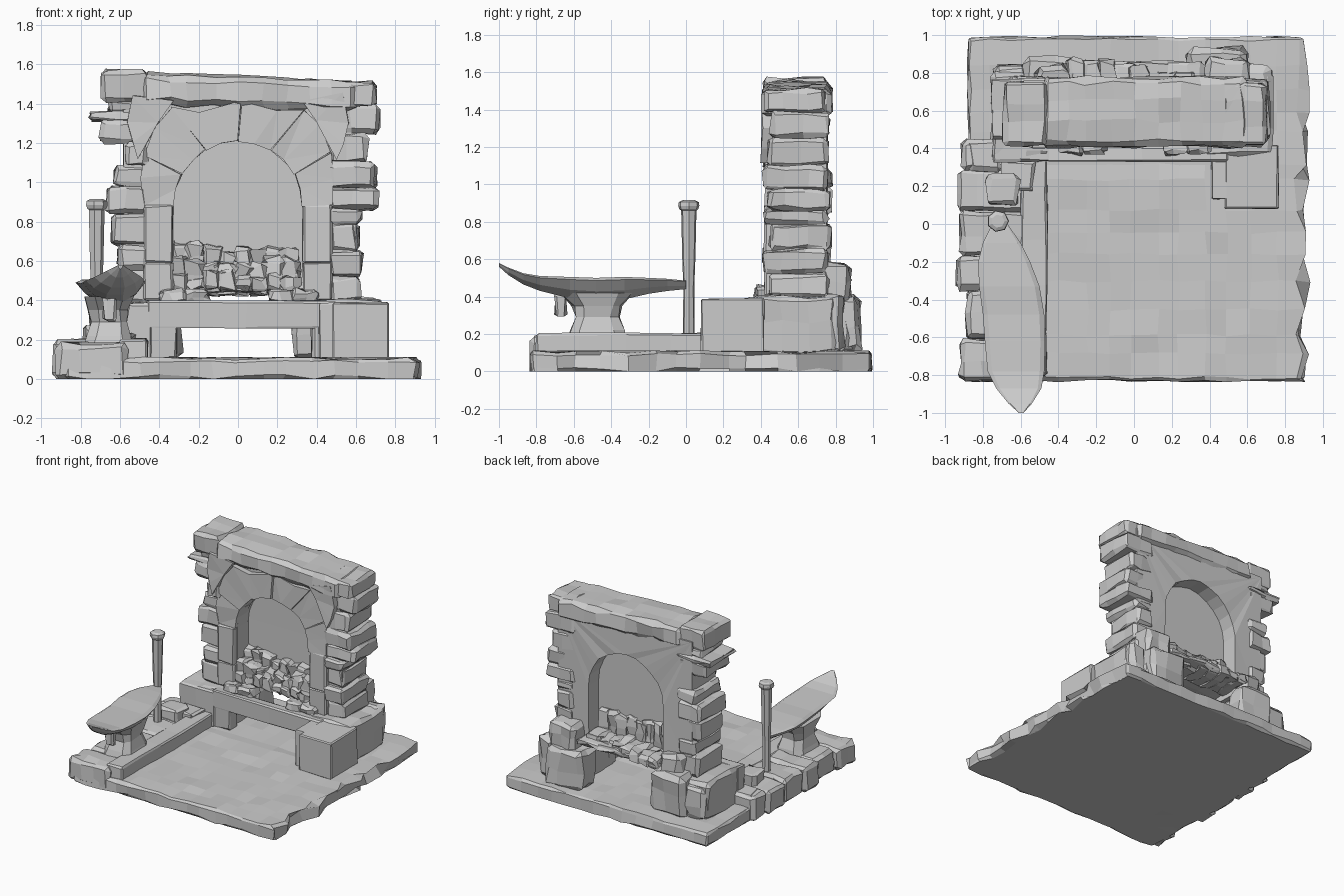
import bpy, bmesh, math, random
from mathutils import Vector

if "Cube" in bpy.data.objects:
    bpy.data.objects.remove(bpy.data.objects["Cube"])

random.seed(7)
R = random.uniform


def finish(name, bm):
    """Keep the mesh inside the model bounds and link it as a flat-shaded object."""
    for v in bm.verts:
        v.co.z = max(v.co.z, 0.0)
        v.co.y = min(max(v.co.y, -1.0), 1.0)
    bmesh.ops.recalc_face_normals(bm, faces=bm.faces)
    me = bpy.data.meshes.new(name)
    bm.to_mesh(me)
    bm.free()
    ob = bpy.data.objects.new(name, me)
    bpy.context.collection.objects.link(ob)
    return ob


def rough(bm, cell, jit):
    """Slice a mesh on a grid and push its points about, for a chiselled look."""
    for ax in range(3):
        lo = min(v.co[ax] for v in bm.verts)
        hi = max(v.co[ax] for v in bm.verts)
        n = int(round((hi - lo) / cell))
        for i in range(1, n):
            p, nrm = Vector(), Vector()
            p[ax] = lo + (hi - lo) * (i + R(-.2, .2)) / n
            nrm[ax] = 1
            bmesh.ops.bisect_plane(bm, geom=bm.verts[:] + bm.edges[:] + bm.faces[:],
                                   plane_co=p, plane_no=nrm)
    for v in bm.verts:
        v.co += Vector((R(-jit, jit), R(-jit, jit), R(-jit, jit)))


def stone(name, x0, x1, y0, y1, z0, z1, jit=.01, bev=.015, cell=.16, tilt=0):
    bm = bmesh.new()
    bmesh.ops.create_cube(bm, size=1)
    for v in bm.verts:
        v.co = Vector(((x0 + x1) / 2 + v.co.x * (x1 - x0),
                       (y0 + y1) / 2 + v.co.y * (y1 - y0),
                       (z0 + z1) / 2 + v.co.z * (z1 - z0)))
    bmesh.ops.bevel(bm, geom=bm.edges[:], offset=bev, segments=1, affect='EDGES')
    rough(bm, cell, jit)
    if tilt:
        for v in bm.verts:
            v.co.z += tilt * (v.co.x - x0)
    return finish(name, bm)


def extrude_xz(name, pts, y0, y1, jit=.008):
    """Closed front-view profile given depth; front and back rims are roughened."""
    bm = bmesh.new()
    f = bm.faces.new([bm.verts.new((x, y0, z)) for x, z in pts])
    ext = bmesh.ops.extrude_face_region(bm, geom=[f])
    for v in ext['geom']:
        if isinstance(v, bmesh.types.BMVert):
            v.co.y = y1
    for v in bm.verts:
        v.co += Vector((R(-jit, jit), R(-jit, jit), R(-jit, jit)))
    bmesh.ops.triangulate(bm, faces=[f for f in bm.faces if len(f.verts) > 4])
    return finish(name, bm)


def loft(name, rings):
    bm = bmesh.new()
    rs = [[bm.verts.new(p) for p in r] for r in rings]
    n = len(rs[0])
    for a, b in zip(rs, rs[1:]):
        for i in range(n):
            bm.faces.new((a[i], a[(i + 1) % n], b[(i + 1) % n], b[i]))
    bm.faces.new(rs[0])
    bm.faces.new(rs[-1])
    return finish(name, bm)


# Ground slab, left ledge and inner kerb
slab = stone("ground_slab", -.88, .89, -.83, .99, 0, .105, .008, .015, .13)
for v in slab.data.vertices:
    if v.co.x > .8 and v.co.y < .95:
        v.co.x += R(-.03, .04)
    v.co.z = 0 if v.co.z < .012 else v.co.z
y = -.83
for i, d in enumerate([.22, .26, .18, .24, .22, .16]):
    stone("ledge_stone", -.92 + R(-.02, .04), -.56, y, y + d, 0, .19 + R(-.01, .015), .01, .025, .14)
    y += d
stone("ledge_kerb", -.6, -.46, -.8, .35, .09, .205, .005, .01, .25)
for x0, y0, h in [(-.78, .1, .27), (-.7, .18, .24), (-.88, .28, .2)]:
    stone("corner_stone", x0, x0 + .17, y0, y0 + .16, .1, h, .012, .02, .12)

# Plinth under the wall, front beam and side block
stone("plinth_right", .38, .73, .36, .8, .09, .4, .012, .02, .15)
stone("plinth_left", -.75, -.34, .36, .8, .09, .39, .012, .02, .15)
stone("front_beam", -.46, .5, .33, .41, .26, .395, .004, .008, .4)
stone("beam_shelf", -.75, -.44, .33, .42, .1, .385, .006, .01, .2)
stone("beam_leg", -.45, -.31, .34, .44, .1, .28, .006, .01, .2)
stone("beam_leg", .38, .5, .34, .44, .1, .28, .006, .01, .2)
stone("side_block", .48, .765, .08, .42, .1, .39, .004, .008, .3)
stone("side_block_step", .41, .5, .13, .42, .1, .385, .004, .008, .3)

# Stones leaning on the back
for x0, x1, y1, z1 in [(-.58, -.29, .88, .42), (-.52, -.34, .84, .56), (.28, .6, .93, .4),
                       (.38, .6, .88, .58), (-.74, -.56, .84, .36), (.58, .72, .84, .42)]:
    stone("back_stone", x0, x1, .72, y1, .1, z1, .015, .03, .13)

# Main wall with arched opening
ARC = [(.33 * math.cos(a), .88 + .33 * math.sin(a))
       for a in [math.pi * i / 12 for i in range(13)]]
INNER = [(.33, .4)] + ARC + [(-.33, .4)]
extrude_xz("wall_body", INNER + [(-.58, .4), (-.58, 1.47), (.6, 1.45), (.6, .4)], .46, .755, .006)
stone("fire_back", -.36, .36, .6, .63, .48, 1.25, .002, .004, .5)

# Arch band standing proud, built from separate blocks
OUTER = [(.48, .88), (.48, 1.02), (.47, 1.15), (.41, 1.29), (.34, 1.37), (.2, 1.37), (.02, 1.41),
         (-.2, 1.36), (-.34, 1.38), (-.42, 1.27), (-.48, 1.14), (-.49, 1.02), (-.48, .88)]
for i in range(0, 12, 2):
    extrude_xz("arch_block", ARC[i:i + 3] + OUTER[i:i + 3][::-1], .425 + R(-.01, .01), .56, .006)
for s in (-1, 1):
    z = .4
    for h in (.2, .3):
        a, b = sorted((s * .33, s * .48))
        stone("arch_jamb", a, b, .42, .6, z, z + h - .005, .005, .01, .2)
        z += h - .01

# Side columns: (outer x, lower z, upper z) for each course
LEFT = [(.63, .39, .56), (.61, .56, .68), (.64, .68, .84), (.665, .84, .98), (.63, .98, 1.08),
        (.57, 1.08, 1.2), (.7, 1.2, 1.32), (.755, 1.315, 1.355), (.66, 1.35, 1.42), (.69, 1.41, 1.57)]
RIGHT = [(.62, .39, .52), (.63, .52, .65), (.61, .65, .79), (.625, .79, .87), (.71, .86, .97),
         (.7, .97, 1.1), (.66, 1.1, 1.25), (.715, 1.25, 1.39), (.7, 1.38, 1.51)]
for s, rows in ((-1, LEFT), (1, RIGHT)):
    for x, z0, z1 in rows:
        a, b = sorted((s * .46, s * x))
        g = min(.02, (z1 - z0) * .25)
        stone("column_stone", a, b, .425 + R(-.015, .03), .765 + R(-.02, .015),
              z0, z1, .01, g, .13)

# Lintel along the top with shoulders dropping over the arch
stone("lintel", -.49, .6, .41, .775, 1.4, 1.555, .012, .03, .12, -.04)
for s in (-1, 1):
    extrude_xz("lintel_shoulder", [(s * x, z) for x, z in
               [(.5, 1.12), (.4, 1.31), (.33, 1.42), (.54, 1.45), (.57, 1.3), (.53, 1.2)]],
               .405, .6, .01)

# Hearth floor and heap of coals
stone("hearth_floor", -.35, .37, .46, .86, .445, .485, .012, .012, .1)
for i in range(8):
    x = -.31 + i * .08
    h = .055 + R(0, .05)
    stone("front_coal", x - .03, x + .06, .43 + R(-.02, .02), .53, .45, .46 + h, .015, .015, .08)
    stone("back_coal", x - .03, x + .06, .54, .66, .46, .66 + R(-.03, .045), .018, .015, .09)
    stone("middle_coal", x - .04, x + .06, .47, .58, .46, .58 + R(-.02, .05), .02, .015, .09)
    stone("rear_rubble", x - .04, x + .06, .62, .82 + R(-.03, .06), .43, .5 + R(0, .03), .015, .015, .09)
for x in (-.4, -.28, .16, .27):
    stone("hearth_rubble", x, x + .13, .37, .5, .39, .455, .012, .015, .08)

# Leaf-shaped anvil: y, left x, right x, top z, bottom z
LEAF = [(-1.0, -.61, -.585, .58, .56), (-.95, -.665, -.54, .555, .515), (-.87, -.73, -.49, .525, .465),
        (-.78, -.775, -.475, .51, .43), (-.62, -.79, -.47, .505, .39), (-.48, -.8, -.475, .5, .38),
        (-.33, -.82, -.5, .505, .385), (-.2, -.825, -.55, .5, .415), (-.1, -.8, -.6, .495, .43),
        (0, -.75, -.67, .485, .44)]
rings = []
for y, a, b, t, u in LEAF:
    w, d = b - a, t - u
    rings.append([(a, y, t - d * .12), (a + w * .08, y, t), (b - w * .08, y, t), (b, y, t - d * .12),
                  (b - w * .14, y, t - d * .6), (b - w * .36, y, u), (a + w * .36, y, u),
                  (a + w * .14, y, t - d * .6)])
loft("anvil_top", rings)

# Anvil pedestal, waisted
loft("anvil_pedestal", [[(-.655 + sx * w + R(-.01, .01), -.475 + sy * d + R(-.01, .01), z)
     for sx, sy in [(-1, -.6), (-.6, -1), (.6, -1), (1, -.6), (1, .6), (.6, 1), (-.6, 1), (-1, .6)]]
     for z, w, d in [(.17, .12, .16), (.22, .11, .145), (.29, .085, .12), (.35, .1, .13), (.42, .12, .19)]])
stone("anvil_spur", -.68, -.62, -.7, -.64, .3, .42, .01, .012, .1)

# Post with flared cap
loft("post", [[(-.72 + r * math.cos(math.tau * i / 7), .015 + r * math.sin(math.tau * i / 7), z)
     for i in range(7)] for z, r in [(.17, .032), (.45, .03), (.6, .036), (.86, .042),
                                     (.868, .052), (.885, .058), (.905, .055), (.915, .035)]])
